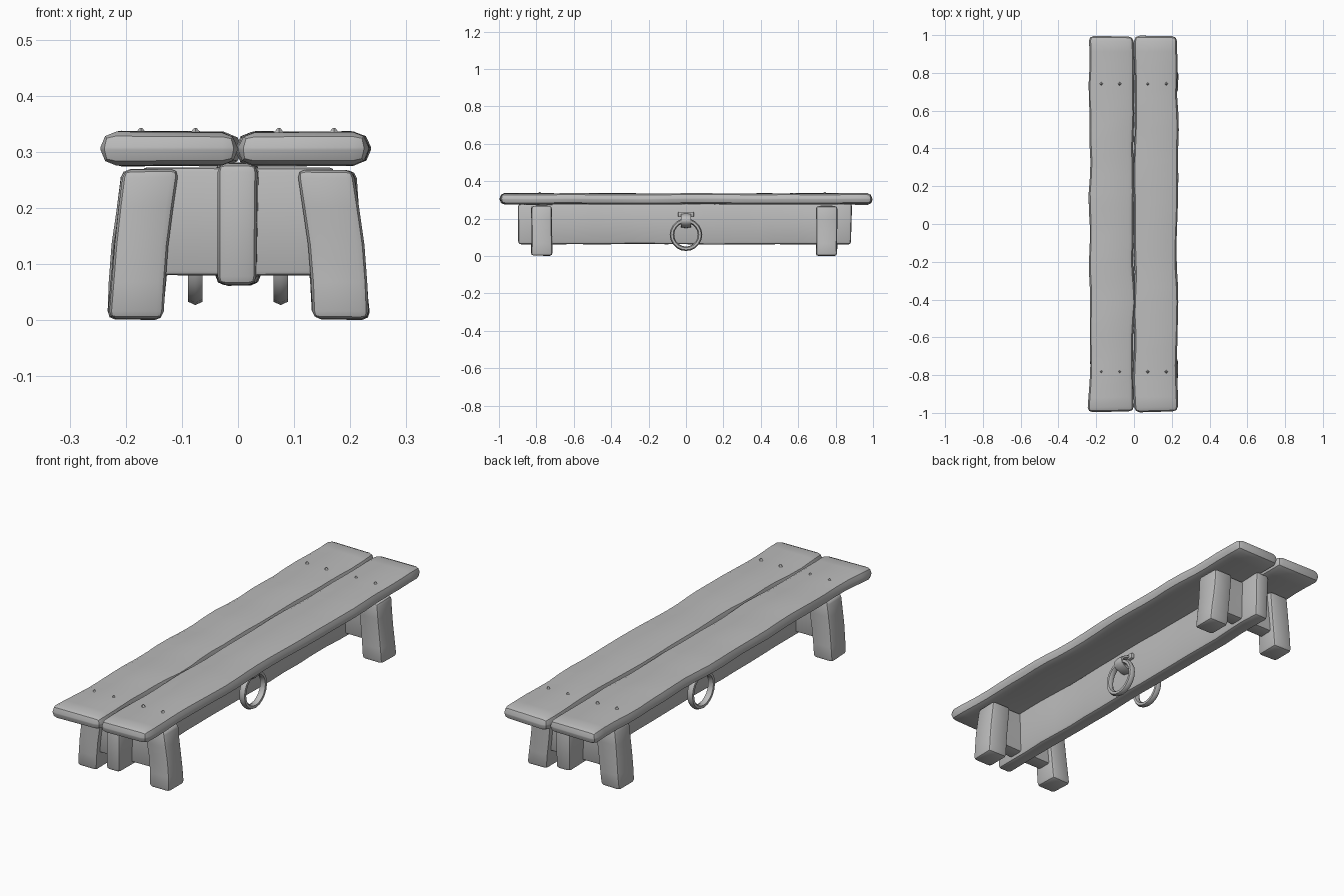
import bpy, bmesh, math
from mathutils import Vector, noise

if "Cube" in bpy.data.objects:
    bpy.data.objects.remove(bpy.data.objects["Cube"])

grey = bpy.data.materials.new("weathered grey")
grey.use_nodes = True
colour = (0.5, 0.5, 0.5, 1)
grey.diffuse_color = colour
grey.node_tree.nodes["Principled BSDF"].inputs["Base Color"].default_value = colour


def finish(name, bm, angle=40):
    bmesh.ops.recalc_face_normals(bm, faces=bm.faces)
    mesh = bpy.data.meshes.new(name)
    bm.to_mesh(mesh)
    bm.free()
    mesh.materials.append(grey)
    obj = bpy.data.objects.new(name, mesh)
    bpy.context.collection.objects.link(obj)
    bpy.ops.object.select_all(action="DESELECT")
    obj.select_set(True)
    bpy.context.view_layer.objects.active = obj
    bpy.ops.object.shade_smooth_by_angle(angle=math.radians(angle))
    return obj


def timber(name, low, high, bevel, axis=1, cuts=6, wobble=0.006, lean=0.0, seed=0):
    """Hewn block: bevelled box, cut along its length, roughened; lean shifts the foot in x."""
    low, high = Vector(low), Vector(high)
    size, centre = high - low, (low + high) / 2
    bm = bmesh.new()
    bmesh.ops.create_cube(bm, size=1)
    for v in bm.verts:
        v.co = centre + v.co * size
    bmesh.ops.bevel(bm, geom=bm.edges[:], offset=bevel, segments=2, profile=0.5, affect="EDGES")
    normal = Vector((axis == 0, axis == 1, axis == 2))
    for i in range(1, cuts):
        point = low + size * (i / cuts)
        bmesh.ops.bisect_plane(bm, geom=bm.verts[:] + bm.edges[:] + bm.faces[:],
                               plane_co=point, plane_no=normal)
    for v in bm.verts:
        place = v.co * 5 + Vector((seed * 7.3, seed * 3.1, 0))
        push = noise.noise_vector(place) * wobble
        v.co.x += push.x + lean * (high.z - v.co.z) / size.z
        v.co.y += push.y
        v.co.z += push.z * 0.4
    return finish(name, bm)


# Seat planks
timber("seat_plank_right", (-0.236, -0.995, 0.276), (-0.002, 0.995, 0.335), 0.027,
       cuts=24, wobble=0.011, seed=1)
timber("seat_plank_left", (0.002, -0.995, 0.276), (0.232, 0.998, 0.335), 0.027,
       cuts=24, wobble=0.011, seed=2)

# Long beam under the seat
timber("centre_beam", (-0.037, -0.9, 0.063), (0.035, 0.885, 0.28), 0.015,
       cuts=18, wobble=0.009, seed=3)

# Splayed legs with a cross board at each end
for end, y in (("front", -0.772), ("back", 0.752)):
    timber(end + "_cross_board", (-0.17, y - 0.035, 0.08), (0.17, y + 0.035, 0.272), 0.008,
           axis=0, wobble=0.004, seed=y)
    for side, s in (("left", 1), ("right", -1)):
        timber(f"{end}_leg_{side}", (s * 0.158 - 0.05, y - 0.056, 0.002),
               (s * 0.158 + 0.05, y + 0.056, 0.268), 0.014, axis=2, cuts=4,
               wobble=0.007, lean=s * 0.026, seed=s + y)

    # Nail heads in the seat
    for n, x in enumerate((-0.173, -0.076, 0.073, 0.171)):
        bm = bmesh.new()
        bmesh.ops.create_cone(bm, cap_ends=True, segments=4, radius1=0.015, radius2=0.002, depth=0.016)
        bmesh.ops.translate(bm, verts=bm.verts, vec=(x, y - 0.01, 0.335))
        finish(f"{end}_nail_{n + 1}", bm, 20)


def sweep(name, points, half_x, half_r, closed):
    """Band with a six-sided section following (centre, outward) pairs."""
    bm = bmesh.new()
    rings = []
    for centre, outward, across in points:
        rings.append([bm.verts.new(centre + across * half_x * math.sin(a) + outward * half_r * math.cos(a))
                      for a in (math.tau * k / 6 for k in range(6))])
    pairs = list(zip(rings, rings[1:])) + ([(rings[-1], rings[0])] if closed else [])
    for a, b in pairs:
        for k in range(6):
            bm.faces.new((a[k], a[k - 1], b[k - 1], b[k]))
    if not closed:
        bm.faces.new(rings[0])
        bm.faces.new(rings[-1])
    return finish(name, bm, 50)


# Hanging rings, their staples and mounting plates
for side, s in (("left", 1), ("right", -1)):
    hoop = []
    for k in range(20):
        a = math.tau * k / 20
        out = Vector((0, math.sin(a), math.cos(a)))
        hoop.append((Vector((s * 0.076, 0, 0.114)) + out * 0.075, out, Vector((1, 0, 0))))
    sweep("ring_" + side, hoop, 0.015, 0.012, True)

    staple = []
    for k in range(9):
        a = math.pi * k / 8
        out = Vector((s * math.sin(a), 0, math.cos(a)))
        middle = Vector((s * (0.03 + 0.06 * math.sin(a)), 0, 0.19 + 0.032 * math.cos(a)))
        staple.append((middle, out, Vector((0, 1, 0))))
    sweep("staple_" + side, staple, 0.03, 0.009, False)
    timber("staple_plate_" + side, (s * 0.038 - 0.012, -0.042, 0.208),
           (s * 0.038 + 0.012, 0.042, 0.236), 0.005, cuts=2, wobble=0.002, seed=s)
